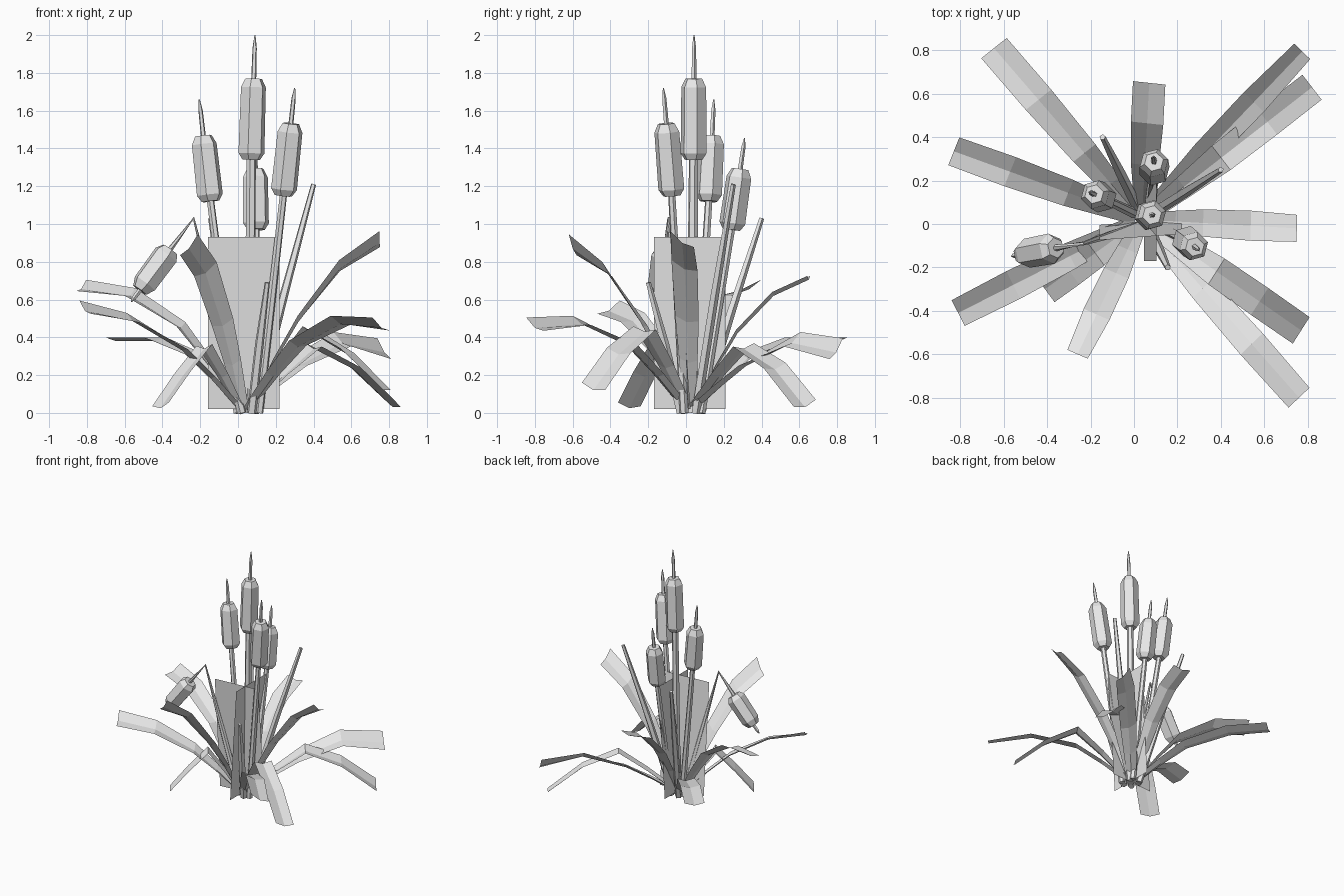
import bpy, bmesh, math
from mathutils import Vector

if "Cube" in bpy.data.objects:
    bpy.data.objects.remove(bpy.data.objects["Cube"])

grey = bpy.data.materials.new("plain_grey")
grey.diffuse_color = (0.8, 0.8, 0.8, 1)
grey.use_nodes = True
grey.node_tree.nodes["Principled BSDF"].inputs["Base Color"].default_value = grey.diffuse_color
UP = Vector((0, 0, 1))
CENTRE = Vector((0.035, 0.02, 0))


def finish(name, bm):
    mesh = bpy.data.meshes.new(name)
    bm.to_mesh(mesh)
    bm.free()
    mesh.materials.append(grey)
    obj = bpy.data.objects.new(name, mesh)
    bpy.context.collection.objects.link(obj)
    return obj


def tube(name, pts, radii, sides):
    """Faceted tube through points, with one radius per point."""
    bm = bmesh.new()
    rings, last = [], None
    for i, p in enumerate(pts):
        t = Vector()
        if i > 0:
            t += (p - pts[i - 1]).normalized()
        if i < len(pts) - 1:
            t += (pts[i + 1] - p).normalized()
        t.normalize()
        v = t.cross(Vector((1, 0, 0))).normalized()
        if last and v.dot(last) < 0:
            v = -v
        last = v
        u = v.cross(t)
        angles = [2 * math.pi * k / sides + math.radians(15) for k in range(sides)]
        rings.append([bm.verts.new(p + radii[i] * (u * math.cos(a) + v * math.sin(a)))
                      for a in angles])
    for a, b in zip(rings, rings[1:]):
        for k in range(sides):
            n = (k + 1) % sides
            bm.faces.new((a[k], a[n], b[n], b[k]))
    bm.faces.new(rings[0][::-1])
    bm.faces.new(rings[-1])
    bmesh.ops.recalc_face_normals(bm, faces=bm.faces)
    return finish(name, bm)


def seed_head(name, low, tip, length):
    """Six-sided head with bevelled ends and a thin spike."""
    ax = (tip - low).normalized()
    top = low + ax * length
    tube(name + "_head", [low, low + ax * 0.035, top - ax * 0.045, top],
         [0.048, 0.071, 0.068, 0.045], 6)
    tube(name + "_spike", [top - ax * 0.01, top.lerp(tip, 0.7), tip],
         [0.014, 0.012, 0.003], 5)


def leaf(name, tip, z1, z2, roll):
    """Broad blade folded along a lower midrib, arching from the clump."""
    out = Vector((tip.x, tip.y, 0)).normalized()
    base = CENTRE + out * 0.03
    droops = tip.z < 0.2
    f1, f2 = (0.45, 0.73) if droops else (0.37, 0.69)
    steps = [(0, 0.02), (f1 / 2, z1 * 0.56), (f1, z1), (f2, z2), (1, tip.z)]
    right = out.cross(UP)
    bm = bmesh.new()
    rows = []
    for f, z in steps:
        p = base.lerp(Vector((tip.x, tip.y, 0)), f)
        p.z = z
        half = 0.035 + 0.04 * min(1, 2 * f)
        side = right * math.sqrt(half ** 2 - (roll * f) ** 2) + UP * roll * f
        dip = UP * 0.01
        rows.append([bm.verts.new(q) for q in (p - side + dip, p - dip, p + side + dip)])
    for a, b in zip(rows, rows[1:]):
        for k in range(2):
            bm.faces.new((a[k], a[k + 1], b[k + 1], b[k]))
    return finish(name, bm)


def sheet(name, middle, half, lean):
    """Upright rectangle of grass, leaning by the given offset."""
    low, high = middle - lean + UP * 0.02, middle + lean + UP * 0.93
    bm = bmesh.new()
    bm.faces.new([bm.verts.new(c) for c in (low - half, low + half, high + half, high - half)])
    return finish(name, bm)


# Upright reeds: stem base, head bottom, spike tip, head length
reeds = {
    "tall": ((0.06, 0.03, 0), (0.07, 0.04, 1.34), (0.09, 0.042, 2.0), 0.43),
    "right": ((0.11, -0.01, 0), (0.24, -0.075, 1.15), (0.30, -0.12, 1.72), 0.385),
    "left": ((0.0, 0.05, 0), (-0.145, 0.12, 1.12), (-0.205, 0.147, 1.66), 0.35),
    "back": ((0.08, 0.08, 0), (0.095, 0.24, 0.97), (0.09, 0.31, 1.455), 0.325),
}
for name, (base, low, tip, length) in reeds.items():
    base, low, tip = Vector(base), Vector(low), Vector(tip)
    r = 0.028 if name == "tall" else 0.022
    tube(name + "_reed_stem", [base, base.lerp(low, 0.5), low], [r * 1.1, r, r * 0.9], 6)
    seed_head(name + "_reed", low, tip, length)

# Broken reed with a hanging head
bend, hang = Vector((-0.235, -0.09, 1.03)), Vector((-0.36, -0.11, 0.865))
foot = Vector((0.02, -0.01, 0))
tube("broken_reed_stem", [foot, foot.lerp(bend, 0.5), bend, hang],
     [0.025, 0.02, 0.009, 0.015], 6)
seed_head("broken_reed", hang, Vector((-0.565, -0.148, 0.588)), 0.27)

# Thin upright shoots, bowed slightly outward
for i, tip in enumerate([(0.40, 0.25, 1.21), (-0.145, 0.40, 1.03), (0.155, -0.2, 0.69)]):
    tip = Vector(tip)
    out = Vector((tip.x, tip.y, 0)).normalized()
    base = CENTRE + out * 0.06
    tube(f"shoot_{i + 1}", [base, base.lerp(tip, 0.5) + UP * 0.02, tip],
         [0.026, 0.024, 0.014], 5)

# Arching leaves: tip x, y, z, two heights on the way, sideways roll
leaves = [
    (-0.645, 0.81, 0.39, 0.30, 0.39, 0),
    (-0.83, 0.335, 0.665, 0.46, 0.63, 0.03),
    (-0.81, -0.41, 0.55, 0.34, 0.495, 0.035),
    (-0.26, -0.60, 0.88, 0.47, 0.75, -0.055),
    (0.76, -0.80, 0.46, 0.36, 0.48, 0.035),
    (0.77, -0.49, 0.13, 0.44, 0.32, 0.02),
    (0.82, 0.63, 0.04, 0.35, 0.24, -0.02),
    (0.775, 0.795, 0.33, 0.26, 0.38, -0.055),
    (0.75, -0.02, 0.91, 0.49, 0.77, 0.042),
    (0.07, 0.65, 0.715, 0.43, 0.63, 0),
    (-0.41, -0.30, 0.035, 0.35, 0.20, -0.01),
]
for i, (x, y, z, z1, z2, roll) in enumerate(leaves):
    leaf(f"leaf_{i + 1}", Vector((x, y, z)), z1, z2, roll)

# Two crossed upright grass sheets
sheet("grass_sheet_wide", Vector((0.03, -0.025, 0)), Vector((0.19, 0.014, 0)), Vector((0, -0.035, 0)))
sheet("grass_sheet_deep", Vector((0.075, 0.02, 0)), Vector((0, 0.19, 0)), Vector((0.028, 0, 0)))
